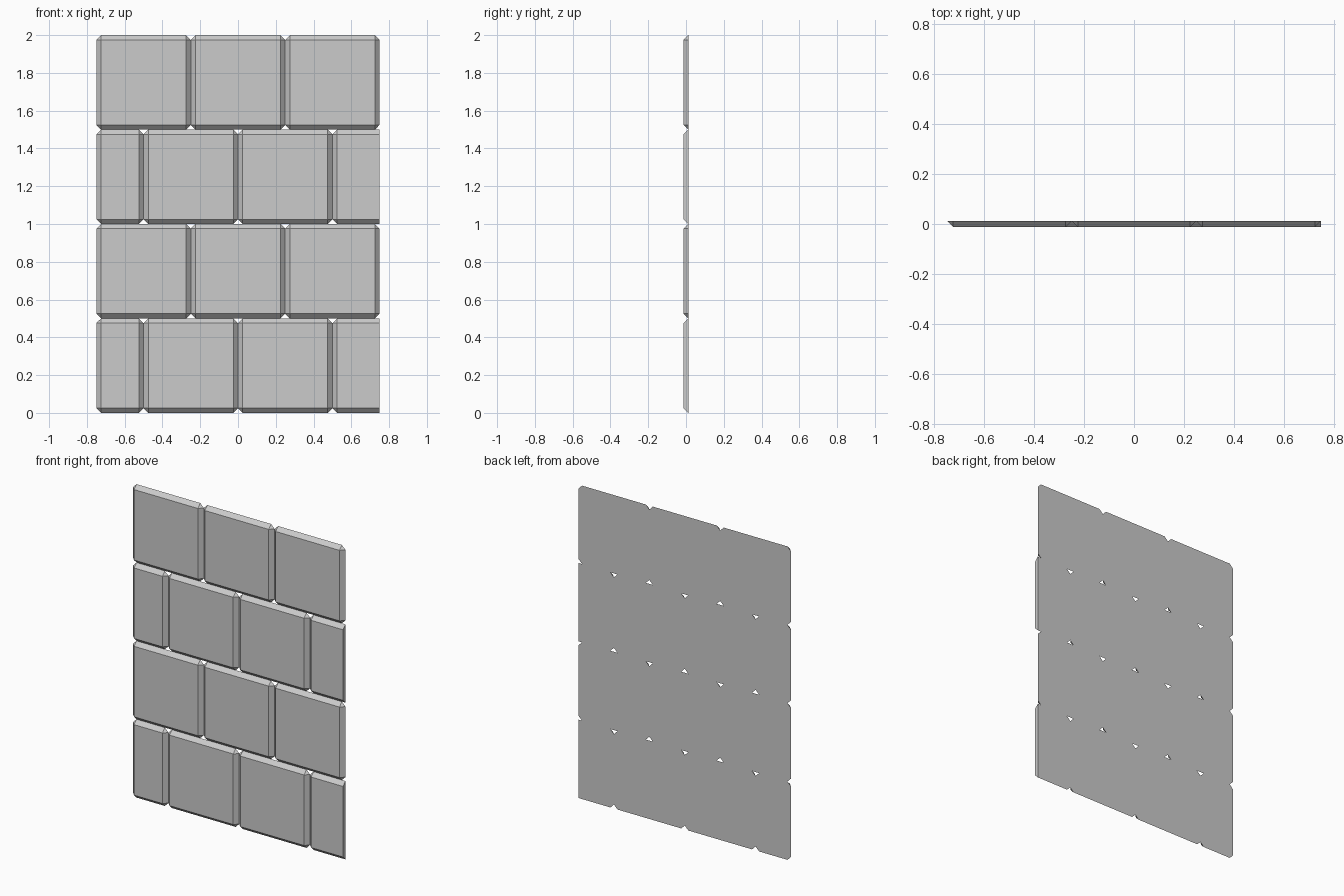
import bpy
import bmesh

if "Cube" in bpy.data.objects:
    bpy.data.objects.remove(bpy.data.objects["Cube"])

B = 0.025                     # chamfer width
FRONT, BACK = -0.0125, 0.0125
HALF_W = 0.75
ROW_H = 0.5


def make_brick(name, x0, x1, z0, z1, cut_right=False):
    """Slab with chamfered front edges and clipped corners; optionally sawn flat at right."""
    r = 0 if cut_right else B
    pts = []
    for z, s in ((z0, 1), (z1, -1)):
        # front face corners, then the clipped corners of the back outline
        pts += [(x0 + B, FRONT, z + s * B), (x1 - r, FRONT, z + s * B)]
        pts += [(x0, BACK, z + s * B), (x0 + B, BACK, z), (x1 - r, BACK, z)]
        if not cut_right:
            pts.append((x1, BACK, z + s * B))
    bm = bmesh.new()
    for p in pts:
        bm.verts.new(p)
    bmesh.ops.convex_hull(bm, input=bm.verts[:])
    bmesh.ops.dissolve_limit(bm, angle_limit=0.01, verts=bm.verts[:], edges=bm.edges[:])
    bmesh.ops.recalc_face_normals(bm, faces=bm.faces[:])
    mesh = bpy.data.meshes.new(name)
    bm.to_mesh(mesh)
    bm.free()
    obj = bpy.data.objects.new(name, mesh)
    bpy.context.collection.objects.link(obj)


# four courses in running bond: half-brick ends alternate with whole bricks
for row in range(4):
    offset_row = row % 2 == 0
    joints = (-0.5, 0.0, 0.5) if offset_row else (-0.25, 0.25)
    xs = (-HALF_W, *joints, HALF_W)
    for i, (x0, x1) in enumerate(zip(xs, xs[1:])):
        last = i == len(xs) - 2
        make_brick(f"brick_row{row + 1}_{i + 1}", x0, x1,
                   row * ROW_H, (row + 1) * ROW_H, offset_row and last)
